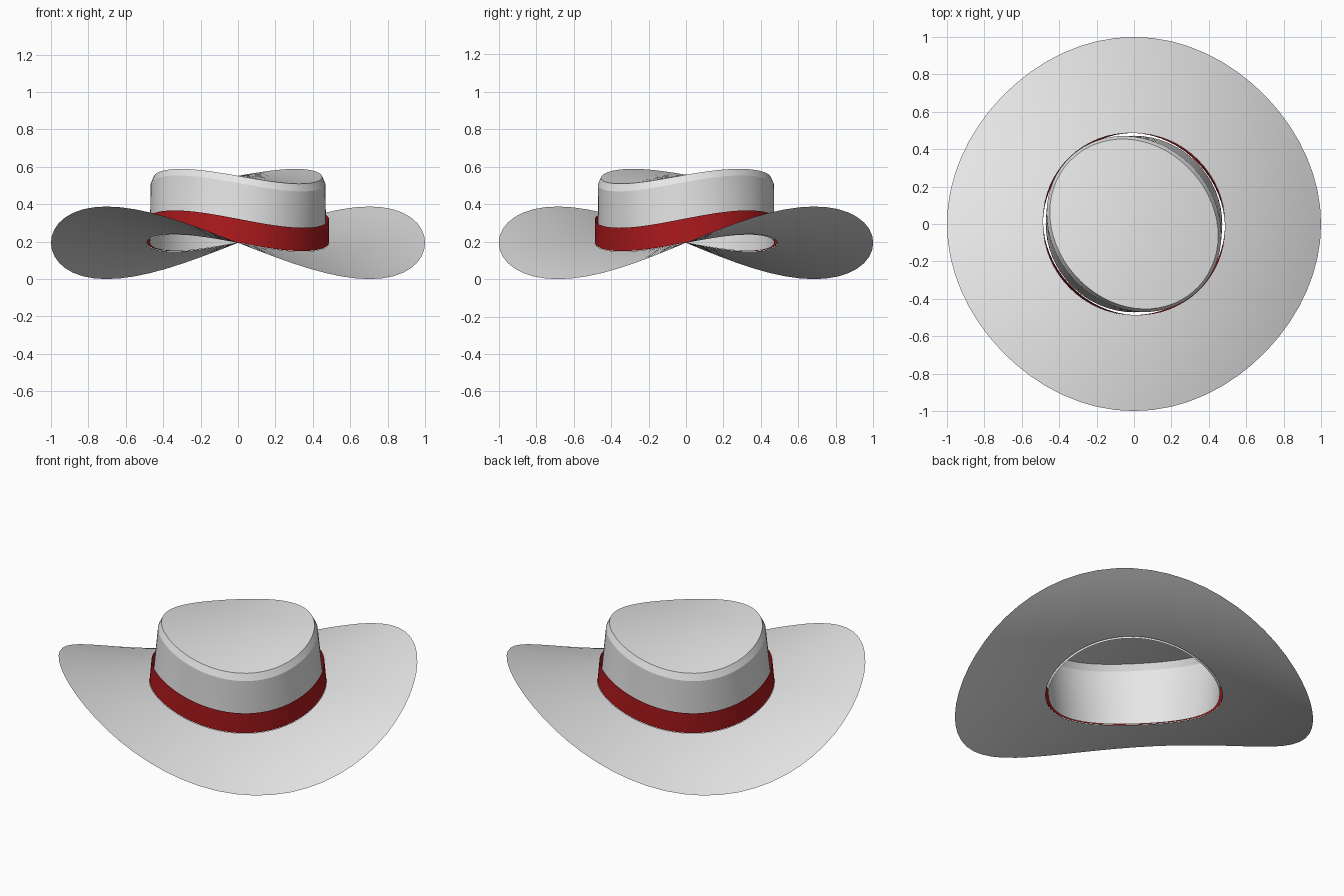
import bpy
import bmesh
from math import sin, cos, pi, radians

cube = bpy.data.objects.get("Cube")
if cube:
    bpy.data.objects.remove(cube, do_unlink=True)

SEGMENTS = 64
TWIST = radians(45) / 2      # twist per unit along x
BRIM_HEIGHT = 0.194
HOLE = 0.487


def make_material(name, rgb):
    mat = bpy.data.materials.new(name)
    mat.use_nodes = True
    colour = (*rgb, 1)
    mat.diffuse_color = colour
    mat.node_tree.nodes["Principled BSDF"].inputs["Base Color"].default_value = colour
    return mat


def steps(a, b, n):
    """Evenly spaced profile points from a to b."""
    return [tuple(p + (q - p) * i / n for p, q in zip(a, b)) for i in range(n + 1)]


def lathe(name, profile, mat):
    """Spin a (radius, height) profile about z, then twist it along x."""
    bm = bmesh.new()
    rings = []
    for r, z in profile:
        if r == 0:
            rings.append([bm.verts.new((0, 0, z))] * SEGMENTS)
        else:
            turns = [2 * pi * i / SEGMENTS for i in range(SEGMENTS)]
            rings.append([bm.verts.new((r * cos(t), r * sin(t), z)) for t in turns])
    for low, high in zip(rings, rings[1:]):
        for i in range(SEGMENTS):
            j = (i + 1) % SEGMENTS
            corners = [low[i], low[j], high[j], high[i]]
            bm.faces.new(list(dict.fromkeys(corners)))
    for v in bm.verts:
        x, y, z = v.co
        a = TWIST * x
        v.co = (x, y * cos(a) - z * sin(a), y * sin(a) + z * cos(a) + BRIM_HEIGHT)
    mesh = bpy.data.meshes.new(name)
    bm.to_mesh(mesh)
    bm.free()
    mesh.materials.append(mat)
    obj = bpy.data.objects.new(name, mesh)
    bpy.context.collection.objects.link(obj)
    bpy.ops.object.select_all(action='DESELECT')
    obj.select_set(True)
    bpy.context.view_layer.objects.active = obj
    bpy.ops.object.shade_smooth_by_angle(angle=radians(20))
    return obj


felt = make_material("pale grey felt", (0.8, 0.8, 0.8))
ribbon = make_material("dark red ribbon", (0.42, 0.01, 0.012))

# Wide brim, a thin sheet with an open hole for the head
lathe("brim", steps((1, 0), (HOLE, 0), 10), felt)

# Crown: upright wall, chamfered rim and closed top
wall = steps((0.472, 0), (0.467, 0.32), 4)
top = steps((0.45, 0.358), (0, 0.358), 6)
lathe("crown", wall + top, felt)

# Ribbon band standing just off the crown
lathe("hat_band", steps((HOLE, 0.002), (HOLE, 0.128), 2), ribbon)
